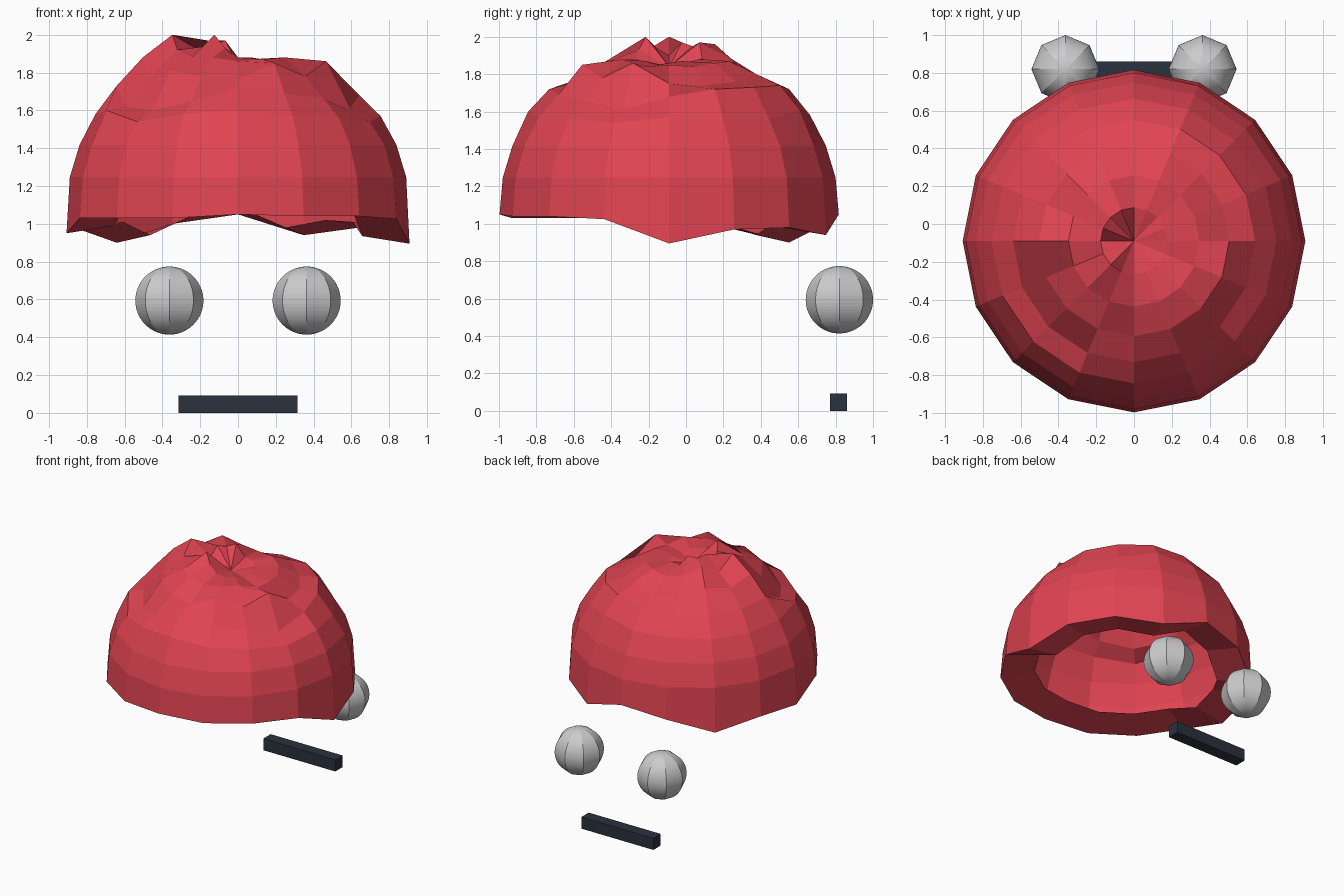
import bpy, bmesh
from math import sin, cos, pi

if "Cube" in bpy.data.objects:
    bpy.data.objects.remove(bpy.data.objects["Cube"])


def material(name, rgb):
    m = bpy.data.materials.new(name)
    m.diffuse_color = (*rgb, 1)
    m.use_nodes = True
    m.node_tree.nodes["Principled BSDF"].inputs["Base Color"].default_value = m.diffuse_color
    return m


# Hair: hollow upper half of a 16-sided sphere, its vertices ruffled up and down
SIDES, CENTRE_Z, APEX_Z = 16, 1.07, 1.84
OUTER, INNER = 0.907, 0.657
ruffle = {  # ring number from the crown: heights in hundredths, counter-clockwise from +x
    1: (186, 187, 186, 188, 188, 197, 195, 197, 190, 194, 200, 193, 188, 187, 187, 185),
    2: (185, 184, 186, 187, 186, 189, 196, 190, 200, 192, 188, 188, 186, 187, 188, 184),
    3: (175, 174, 176, 180, 175, 180, 186, 183, 188, 177, 181, 178, 176, 185, 178, 186),
    4: (168, 172, 173, 174, 172, 170, 170, 172, 173, 162, 160, 165, 172, 169, 166, 161),
    5: (157, 156, 156, 161, 158, 158, 157, 157, 158, 160, 154, 158, 160, 157, 156, 154),
    8: (89.5, 97, 98, 94, 105, 100, 90, 97, 95, 103, 103, 103, 105, 104, 104, 102.5),
}


def height(i, k):
    return ruffle[i][k] / 100 if i in ruffle else CENTRE_Z + OUTER * cos(i * pi / 16)


def ring(bm, radius, heights):
    return [bm.verts.new((radius * cos(2 * pi * k / SIDES), radius * sin(2 * pi * k / SIDES), z))
            for k, z in enumerate(heights)]


bm = bmesh.new()
rings = [ring(bm, OUTER * sin(i * pi / 16), [height(i, k) for k in range(SIDES)])
         for i in range(1, 9)]
# Inward lip around the opening, slightly raised on its inner edge
rings.append(ring(bm, INNER, [height(8, k) + 0.04 for k in range(SIDES)]))
apex = bm.verts.new((0, 0, APEX_Z))
for k in range(SIDES):
    n = (k + 1) % SIDES
    bm.faces.new((apex, rings[0][k], rings[0][n]))
    for a, b in zip(rings, rings[1:]):
        bm.faces.new((a[k], b[k], b[n], a[n]))
mesh = bpy.data.meshes.new("hair")
bm.to_mesh(mesh)
bm.free()
hair = bpy.data.objects.new("hair", mesh)
bpy.context.collection.objects.link(hair)
hair.location.y = -0.09
mesh.materials.append(material("red", (0.75, 0.058, 0.084)))

# Eyes: eight-sided spheres with many fine rings
for side, x in (("left", -0.363), ("right", 0.363)):
    bpy.ops.mesh.primitive_uv_sphere_add(segments=8, ring_count=32, radius=0.18,
                                         location=(x, 0.82, 0.594))
    bpy.context.object.name = side + "_eye"

# Mouth: a thin dark bar
bpy.ops.mesh.primitive_cube_add(size=1, location=(0, 0.815, 0.046))
mouth = bpy.context.object
mouth.name = "mouth"
mouth.scale = (0.632, 0.092, 0.092)
mouth.data.materials.append(material("dark", (0.023, 0.032, 0.048)))
